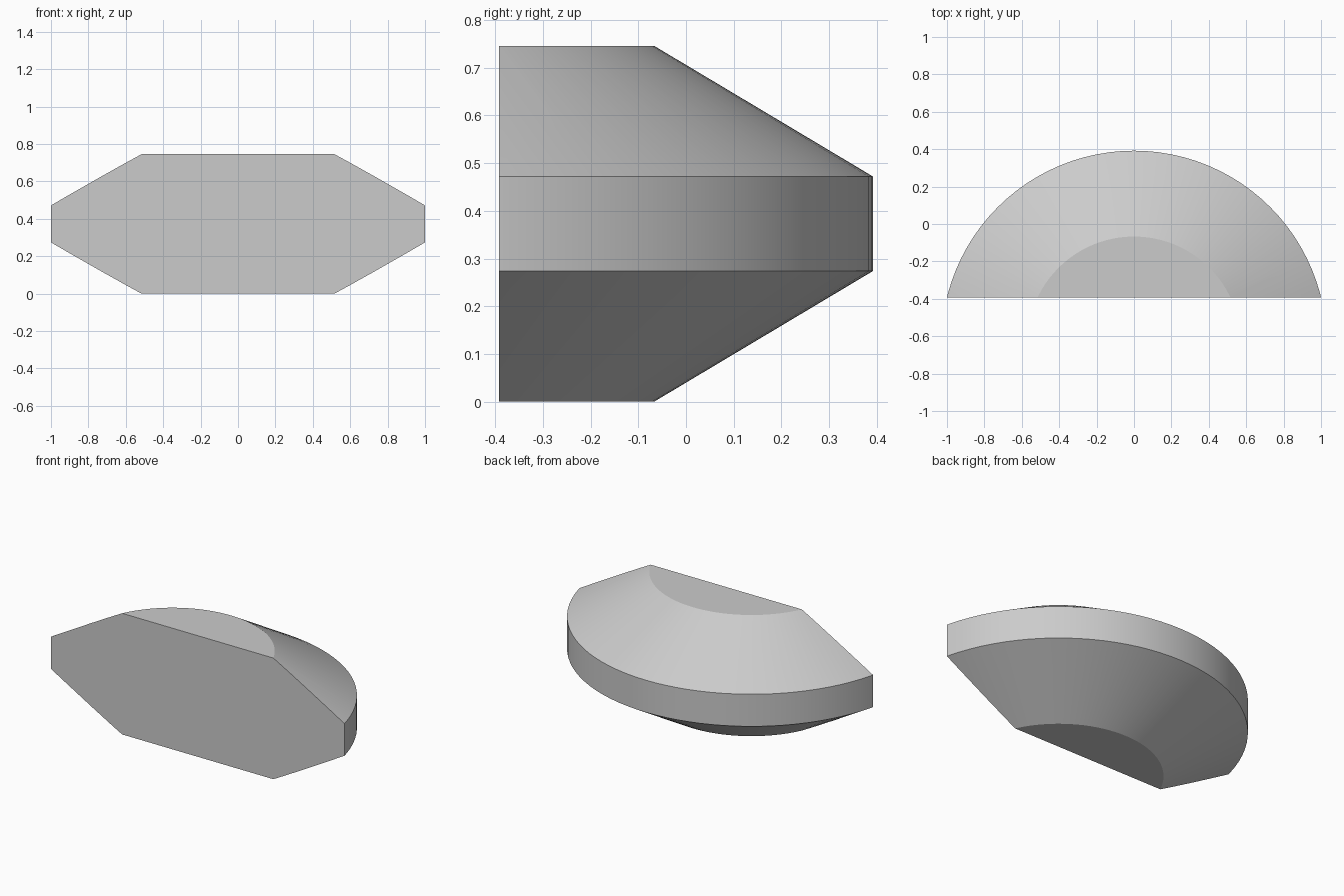
import bpy
import bmesh
import math
from mathutils import Matrix, Vector

cube = bpy.data.objects.get("Cube")
if cube:
    bpy.data.objects.remove(cube, do_unlink=True)

HEIGHT = 0.746
RIM_LOW, RIM_HIGH = 0.274, 0.472
RIM_RADIUS, CAP_RADIUS = 1.03, 0.571
FRONT_Y, AXIS_Y = -0.392, -0.638
SEGMENTS = 96

grey = bpy.data.materials.new("plain grey")
grey.use_nodes = True
colour = (0.6, 0.6, 0.6, 1.0)
grey.diffuse_color = colour
grey.node_tree.nodes["Principled BSDF"].inputs["Base Color"].default_value = colour

# Bevelled disc: a drum with a chamfered cone above and below, as one solid
bm = bmesh.new()
profile = [(CAP_RADIUS, 0), (RIM_RADIUS, RIM_LOW),
           (RIM_RADIUS, RIM_HIGH), (CAP_RADIUS, HEIGHT)]
rings = []
for radius, z in profile:
    ring = bmesh.ops.create_circle(
        bm, segments=SEGMENTS, radius=radius,
        matrix=Matrix.Translation((0, AXIS_Y, z)))["verts"]
    rings.append(ring)
for low, high in zip(rings, rings[1:]):
    for i in range(SEGMENTS):
        j = (i + 1) % SEGMENTS
        bm.faces.new((low[i], low[j], high[j], high[i]))
bm.faces.new(rings[0])
bm.faces.new(rings[-1])

# Slice off the front of the disc and close the flat face
cut = bmesh.ops.bisect_plane(
    bm, geom=bm.verts[:] + bm.edges[:] + bm.faces[:],
    plane_co=Vector((0, FRONT_Y, 0)), plane_no=Vector((0, -1, 0)),
    clear_outer=True)
rim = [e for e in cut["geom_cut"] if isinstance(e, bmesh.types.BMEdge)]
bmesh.ops.contextual_create(bm, geom=rim)
bmesh.ops.recalc_face_normals(bm, faces=bm.faces[:])

mesh = bpy.data.meshes.new("cut_disc")
bm.to_mesh(mesh)
bm.free()
mesh.materials.append(grey)
disc = bpy.data.objects.new("cut_disc", mesh)
bpy.context.collection.objects.link(disc)

# Smooth the round sides, keep the rims crisp
bpy.ops.object.select_all(action='DESELECT')
disc.select_set(True)
bpy.context.view_layer.objects.active = disc
bpy.ops.object.shade_smooth_by_angle(angle=math.radians(20))
